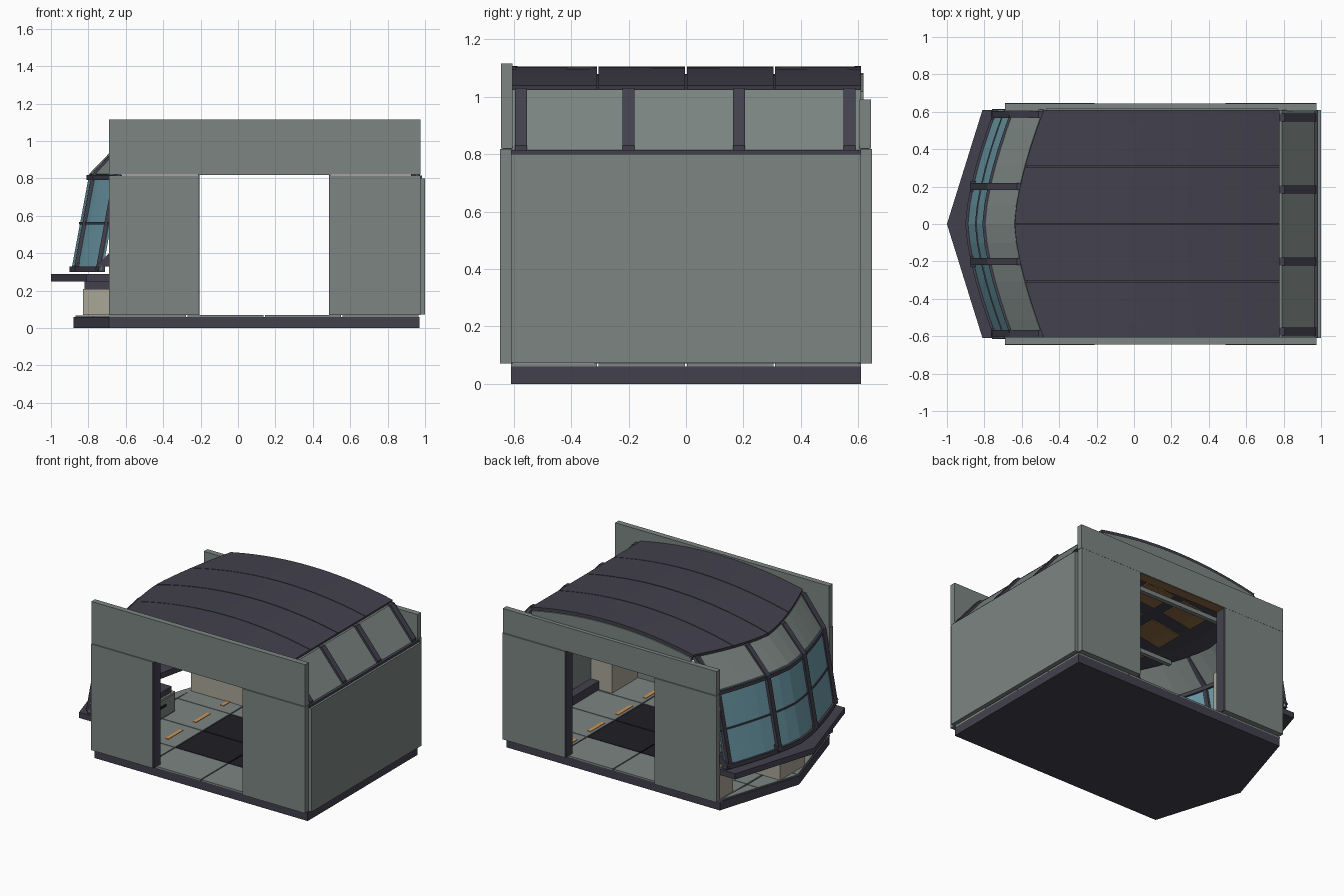
import bpy, bmesh
from mathutils import Vector

if "Cube" in bpy.data.objects:
    bpy.data.objects.remove(bpy.data.objects["Cube"])


def material(name, r, g, b):
    m = bpy.data.materials.new(name)
    m.use_nodes = True
    m.diffuse_color = (r, g, b, 1)
    m.node_tree.nodes["Principled BSDF"].inputs["Base Color"].default_value = (r, g, b, 1)
    return m


GREY = material("wall grey", .20, .235, .225)
DARK = material("dark slate", .055, .053, .075)
GLASS = material("blue glass", .16, .35, .42)
BEIGE = material("beige", .40, .38, .31)
BLACK = material("black", .014, .013, .018)
TAN = material("tan", .27, .15, .06)
ORANGE = material("orange", .65, .30, .08)


def finish(name, bm, mat):
    bmesh.ops.recalc_face_normals(bm, faces=bm.faces)
    me = bpy.data.meshes.new(name)
    bm.to_mesh(me)
    bm.free()
    me.materials.append(mat)
    ob = bpy.data.objects.new(name, me)
    bpy.context.scene.collection.objects.link(ob)
    return ob


def prism(name, outline, low, high, mat, axis="z"):
    """Extrude an xy outline along z, or an xz outline along y."""
    bm = bmesh.new()
    place = (lambda a, b, h: (a, b, h)) if axis == "z" else (lambda a, b, h: (a, h, b))
    base = bm.faces.new([bm.verts.new(place(a, b, low)) for a, b in outline])
    new = bmesh.ops.extrude_face_region(bm, geom=[base])["geom"]
    move = Vector(place(0, 0, high - low))
    bmesh.ops.translate(bm, vec=move, verts=[v for v in new if isinstance(v, bmesh.types.BMVert)])
    return finish(name, bm, mat)


def box(name, x0, x1, y0, y1, z0, z1, mat):
    return prism(name, [(x0, y0), (x1, y0), (x1, y1), (x0, y1)], z0, z1, mat)


def sheet(name, point, nu, nv, thick, mat):
    """Grid surface from point(u, v), thickened evenly."""
    bm = bmesh.new()
    g = [[bm.verts.new(point(i / nu, j / nv)) for j in range(nv + 1)] for i in range(nu + 1)]
    for i in range(nu):
        for j in range(nv):
            bm.faces.new((g[i][j], g[i + 1][j], g[i + 1][j + 1], g[i][j + 1]))
    ob = finish(name, bm, mat)
    mod = ob.modifiers.new("thickness", "SOLIDIFY")
    mod.thickness = thick
    mod.offset = 0
    return ob


def lerp(a, b, t):
    return a + (b - a) * t


W = .61                                     # half depth of the room


def sweep(y):                               # bow of the window in plan
    return .155 * (abs(y) / W) ** 1.5


def window_x(y, z):
    return -.885 + (z - .31) * .186 + sweep(y)


def arch(x):                                # top of the roof
    return 1.105 - .17 * (x - .15) ** 2


def nose(y):                                # pointed end of the floor
    return -.88 + .19 * abs(y) / W


def roof_end(y):
    return -.635 + sweep(y)


# Floor slab and tiles
prism("floor_slab", [(.97, -W), (.97, W), (-.69, W), (-.88, 0), (-.69, -W)], 0, .06, DARK)
ROWS = [(-W, -.31), (-.305, -.003), (.003, .305), (.31, W)]
for y0, y1 in ROWS:
    prism("nose_tile", [(nose(y0) + .01, y0), (-.695, y0), (-.695, y1), (nose(y1) + .01, y1)],
          .058, .068, GREY)
    for k in range(4):
        x0 = -.69 + .415 * k
        inner = k in (1, 2) and abs(y0 + y1) < .5
        box("floor_tile", x0 + .004, x0 + .411, y0, y1, .058, .07, BLACK if inner else GREY)
    c = (y0 + y1) / 2
    for x in (-.39, .59):
        box("floor_light", x - .012, x + .012, c - .08, c + .08, .066, .074, ORANGE)

# Side walls with doorways; the rear one is lower
for tag, s, top in (("front", -1, 1.115), ("rear", 1, .99)):
    ya, yb = sorted((s * W, s * .648))
    box(tag + "_wall_left", -.69, -.21, ya, yb, .07, .817, GREY)
    box(tag + "_wall_right", .49, .975, ya, yb, .07, .817, GREY)
    ya, yb = sorted((s * (W - .005), s * .645))
    box(tag + "_wall_header", -.69, .975, ya, yb, .82, top, GREY)
    ya, yb = sorted((s * .57, s * .64))
    for x in (-.214, .486):
        box(tag + "_door_jamb", x, x + .008, ya, yb, .07, .82, DARK)
    box(tag + "_door_lintel", -.21, .49, ya, yb, .818, .83, TAN)
    # Arched filler between wall and roof
    xs = [lerp(-.47, .77, i / 16) for i in range(17)]
    ya, yb = sorted((s * .6, s * .618))
    prism(tag + "_arch_filler", [(.77, .97), (-.47, .97)] + [(x, arch(x) - .022) for x in xs],
          ya, yb, GREY, "y")

# End wall and sloped panel above it
box("end_wall", .97, 1, -W, W, .072, .80, GREY)
box("end_wall_cap", .955, .985, -W, W, .80, .815, DARK)
prism("end_slope", [(.955, .81), (.97, .81), (.79, 1.025), (.775, 1.025)], -W, W, GREY, "y")
for y in (-.575, -.2, .185, .57):
    prism("end_rib", [(.94, .80), (.972, .80), (.972, .83), (.805, 1.03), (.775, 1.03), (.775, 1.0)],
          y - .021, y + .021, DARK, "y")

# Roof panels, lining and ceiling
for i, (y0, y1) in enumerate(ROWS):
    def roof_point(u, v):
        y = lerp(y0, y1, v)
        x = lerp(roof_end(y), .775, u)
        return x, y, arch(x) - .012

    sheet("roof_panel", roof_point, 14, 4, .026, DARK)
    for k in range(4):
        def tan_point(u, v):
            x = -.42 + .3 * k + u * .22
            return x, lerp(y0 + .05, y1 - .05, v), arch(x) - .048
        sheet("ceiling_panel", tan_point, 3, 1, .008, TAN if k != 2 else BLACK)


def lining_point(u, v):
    y = lerp(-W, W, v)
    x = lerp(roof_end(y) + .01, .77, u)
    return x, y, arch(x) - .035


sheet("roof_lining", lining_point, 14, 12, .018, DARK)
for y in (-.3, .3):
    box("ceiling_rail", -.55, .75, y - .015, y + .015, .94, .97, GREY)

# Bowed window and the sloped panel over it
sheet("window_glass", lambda u, v: (window_x(lerp(-W, W, u), lerp(.31, .82, v)),
                                    lerp(-W, W, u), lerp(.31, .82, v)), 12, 2, .012, GLASS)


def slope_point(u, v):
    y = lerp(-W, W, u)
    top = roof_end(y)
    return lerp(window_x(y, .82), top, v), y, lerp(.82, arch(top) - .02, v)


sheet("window_slope", slope_point, 12, 1, .014, GREY)
YS = [lerp(-W, W, i / 12) for i in range(13)]
for z, h, d in ((.315, .03, .018), (.56, .012, .012), (.805, .026, .018)):
    outer = [(window_x(y, z) - d, y) for y in YS]
    inner = [(window_x(y, z) + d, y) for y in reversed(YS)]
    prism("window_rail", outer + inner, z - h / 2, z + h / 2, DARK)
for y in (-.585, -.2, .2, .585):
    a, b, c = window_x(y, .31), window_x(y, .82), roof_end(y)
    t = arch(c) - .015
    prism("window_rib", [(a - .022, .31), (b - .022, .82), (c - .02, t), (c + .015, t),
                         (b + .016, .82), (a + .016, .31)], y - .019, y + .019, DARK, "y")
    prism("rib_bracket", [(a - .02, .33), (a + .07, .33), (a + .07, .40), (a + .05, .40)],
          y - .03, y + .03, DARK, "y")

# Chevron desk with its cabinets
prism("desk", [(-1, 0), (-.81, -W), (-.62, -W), (-.76, 0), (-.62, W), (-.81, W)], .25, .29, DARK)
box("desk_support", -.82, -.6, -.12, .12, .21, .25, DARK)
box("desk_cabinet", -.83, -.59, -.14, .14, .07, .21, BEIGE)
box("cabinet_drawer", -.592, -.582, -.13, .13, .08, .2, GREY)
box("drawer_handle", -.583, -.576, -.03, .03, .15, .165, BLACK)

# Lockers and kerb inside
box("rear_locker", -.68, -.28, .45, .605, .07, .45, BEIGE)
box("front_locker", .8, .965, -.605, -.32, .07, .5, BEIGE)
box("end_kerb", .9, .965, -.32, .6, .07, .13, DARK)
